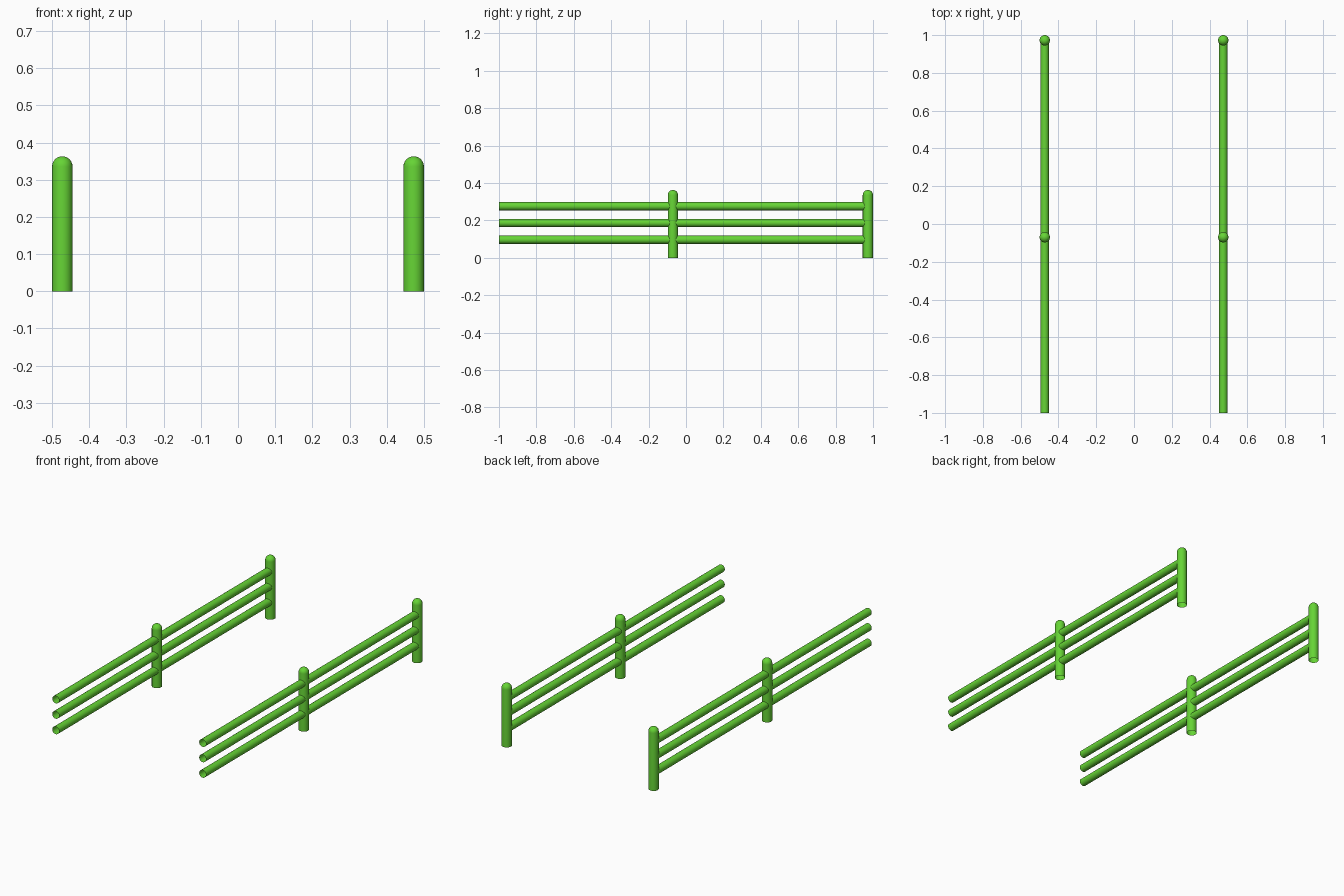
import bpy, bmesh, math
from mathutils import Matrix

if "Cube" in bpy.data.objects:
    bpy.data.objects.remove(bpy.data.objects["Cube"])

SEG = 24
POST_X, POST_R, POST_H = 0.4725, 0.0275, 0.363
RAIL_R = 0.022

green = bpy.data.materials.new("fence green")
green.diffuse_color = (0.133, 0.66, 0.036, 1)
green.use_nodes = True
green.node_tree.nodes["Principled BSDF"].inputs["Base Color"].default_value = green.diffuse_color


def finish(bm, name):
    bmesh.ops.recalc_face_normals(bm, faces=bm.faces)
    for f in bm.faces:
        f.smooth = True
    mesh = bpy.data.meshes.new(name)
    bm.to_mesh(mesh)
    bm.free()
    mesh.materials.append(green)
    obj = bpy.data.objects.new(name, mesh)
    bpy.context.collection.objects.link(obj)
    return obj


def post(name, x, y):
    # upright tube with a rounded top, turned from a half profile
    bm = bmesh.new()
    base = POST_H - POST_R
    pts = [(POST_R, 0)]
    for i in range(8):
        a = math.pi / 2 * i / 7
        pts.append((POST_R * math.cos(a), base + POST_R * math.sin(a)))
    verts = [bm.verts.new((r, 0, z)) for r, z in pts]
    edges = [bm.edges.new(p) for p in zip(verts, verts[1:])]
    bmesh.ops.spin(bm, geom=verts + edges, cent=(0, 0, 0), axis=(0, 0, 1),
                   angle=math.tau, steps=SEG)
    bmesh.ops.remove_doubles(bm, verts=bm.verts, dist=1e-5)
    finish(bm, name).location = (x, y, 0)


def rail(name, x, z, y0, y1):
    # horizontal open-ended tube along y
    bm = bmesh.new()
    bmesh.ops.create_cone(bm, cap_ends=False, segments=SEG, radius1=RAIL_R,
                          radius2=RAIL_R, depth=y1 - y0,
                          matrix=Matrix.Rotation(math.pi / 2, 4, 'X'))
    finish(bm, name).location = (x, (y0 + y1) / 2, z)


# two matching fence sides
for side, x in (("left", -POST_X), ("right", POST_X)):
    post(side + "_middle_post", x, -0.07)
    post(side + "_end_post", x, 0.9725)
    for level, z in (("lower", 0.097), ("middle", 0.187), ("upper", 0.276)):
        rail(f"{side}_{level}_front_rail", x, z, -1.0, -0.07)
        rail(f"{side}_{level}_back_rail", x, z, -0.07, 0.9725)
